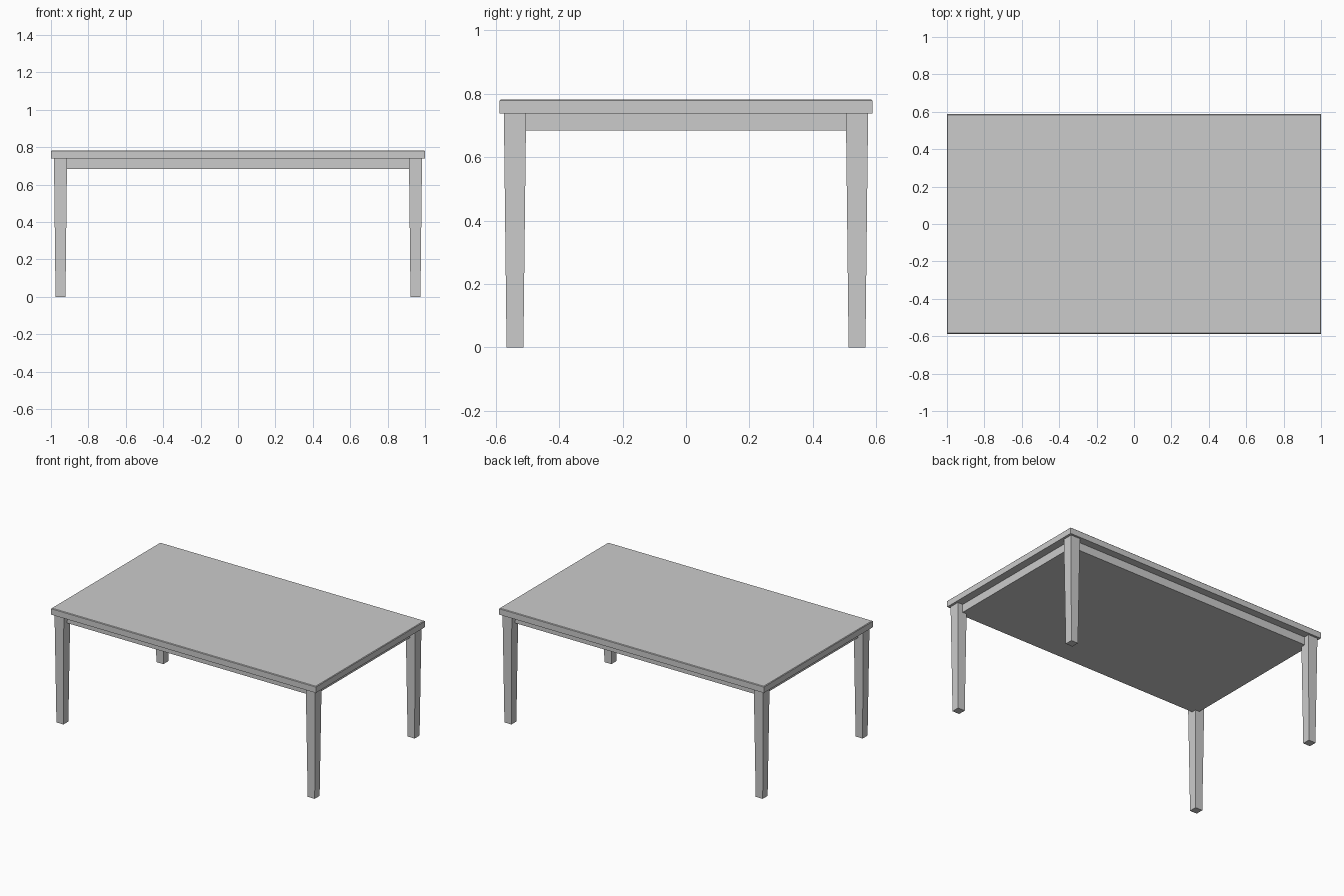
import bpy, bmesh

if "Cube" in bpy.data.objects:
    bpy.data.objects.remove(bpy.data.objects["Cube"])

TOP_Z, UNDER_Z, APRON_Z = 0.782, 0.738, 0.683


def block(name, center, z0, z1, half_bottom, half_top, bevel=0.0):
    """Box from z0 to z1 with its own half size at the bottom and the top."""
    bm = bmesh.new()
    bmesh.ops.create_cube(bm, size=2.0)
    for v in bm.verts:
        upper = v.co.z > 0
        hx, hy = half_top if upper else half_bottom
        v.co = (center[0] + v.co.x * hx, center[1] + v.co.y * hy, z1 if upper else z0)
    if bevel:
        rim = [e for e in bm.edges if all(v.co.z == bm.verts[:][0].co.z or v.co.z > (z0 + z1) / 2 for v in e.verts)
               and min(v.co.z for v in e.verts) > (z0 + z1) / 2]
        bmesh.ops.bevel(bm, geom=rim, offset=bevel, segments=1, affect='EDGES')
    mesh = bpy.data.meshes.new(name)
    bm.to_mesh(mesh)
    bm.free()
    obj = bpy.data.objects.new(name, mesh)
    bpy.context.collection.objects.link(obj)
    return obj


# Tabletop with a fine chamfer round the upper rim
block("tabletop", (0, 0), UNDER_Z, TOP_Z, (1.0, 0.588), (1.0, 0.588), bevel=0.004)

# Solid apron slab below the top, set in from its edge
block("apron", (0, 0), APRON_Z, UNDER_Z, (0.946, 0.536), (0.946, 0.536))

# Four tapered square legs
for x_name, sx in (("left", -1), ("right", 1)):
    for y_name, sy in (("front", -1), ("back", 1)):
        block(f"{y_name}_{x_name}_leg", (sx * 0.949, sy * 0.539), 0.0, UNDER_Z,
              (0.0265, 0.0265), (0.035, 0.035))
